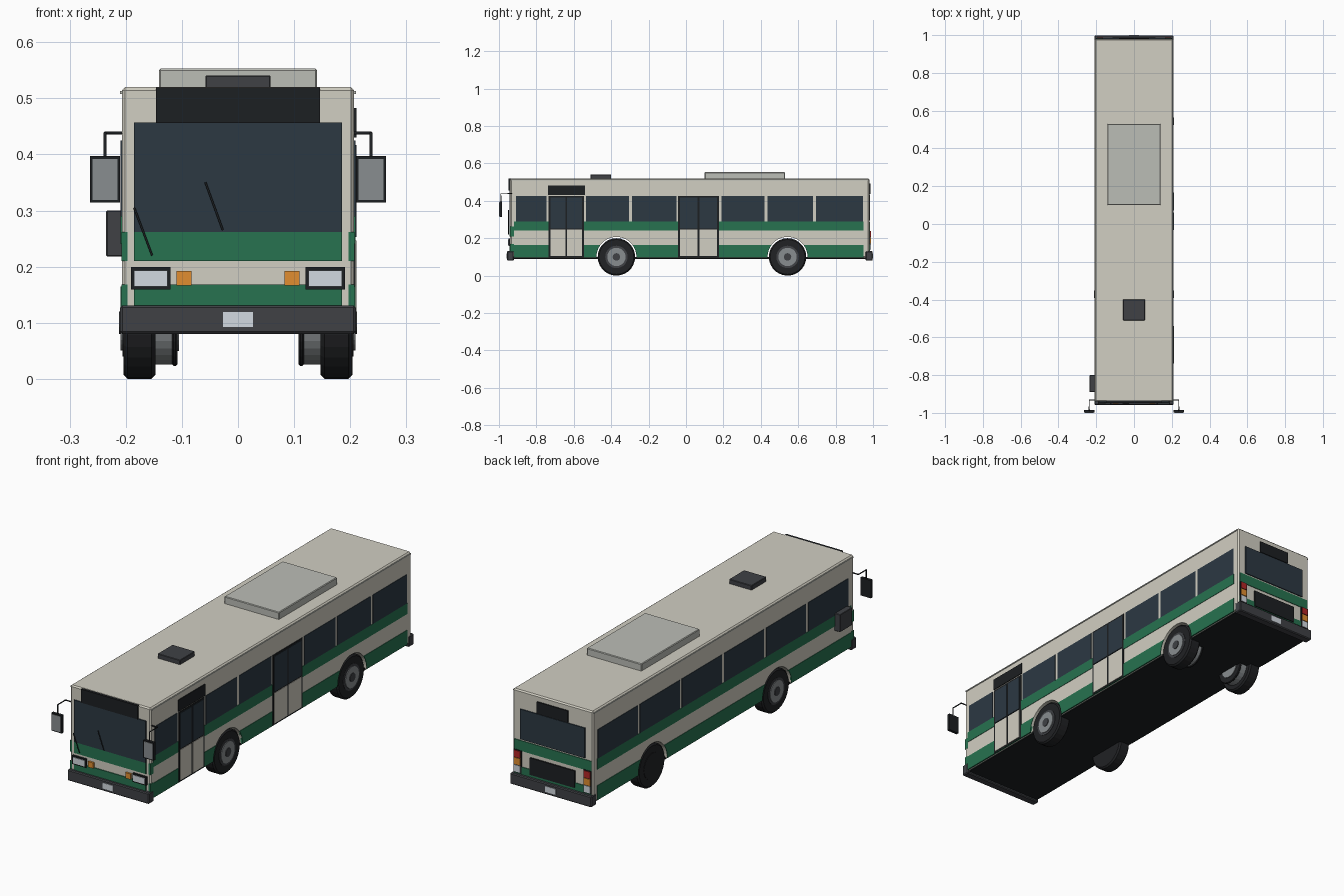
import bpy, math
from mathutils import Vector

if "Cube" in bpy.data.objects:
    bpy.data.objects.remove(bpy.data.objects["Cube"])

def mat(name, r, g, b):
    m = bpy.data.materials.new(name)
    m.diffuse_color = (r, g, b, 1)
    m.use_nodes = True
    m.node_tree.nodes["Principled BSDF"].inputs["Base Color"].default_value = m.diffuse_color
    return m

CREAM = mat("cream", .64, .62, .54)
GREEN = mat("green", .02, .17, .08)
GLASS = mat("glass", .025, .04, .055)
BLACK = mat("black", .012, .014, .016)
DARK = mat("dark_grey", .05, .053, .06)
TIRE = mat("rubber", .015, .016, .018)
GREY = mat("rim_grey", .25, .27, .28)
ROOF = mat("roof_grey", .5, .51, .47)
LENS = mat("lens", .65, .7, .75)
ORANGE = mat("orange", .75, .27, .03)
RED = mat("red", .45, .02, .02)

def box(name, x, y, z, m, bevel=0):
    """Box from (min, max) pairs on each axis."""
    lo, hi = zip(*(sorted(p) for p in (x, y, z)))
    bpy.ops.mesh.primitive_cube_add(size=1, location=[(a + b) / 2 for a, b in zip(lo, hi)])
    o = bpy.context.object
    o.name = name
    o.scale = [b - a for a, b in zip(lo, hi)]
    bpy.ops.object.transform_apply(location=False, rotation=False, scale=True)
    o.data.materials.append(m)
    if bevel:
        apply_mod(o, 'BEVEL', width=bevel, segments=1)
    return o

def apply_mod(o, kind, **props):
    md = o.modifiers.new(kind, kind)
    for k, v in props.items():
        setattr(md, k, v)
    bpy.context.view_layer.objects.active = o
    bpy.ops.object.modifier_apply(modifier=md.name)

def disc(name, x0, x1, r, y, z, m, bevel=0, sides=28):
    """Cylinder lying along x."""
    bpy.ops.mesh.primitive_cylinder_add(vertices=sides, radius=r, depth=abs(x1 - x0),
                                        location=((x0 + x1) / 2, y, z), rotation=(0, math.pi / 2, 0))
    o = bpy.context.object
    o.name = name
    o.data.materials.append(m)
    if bevel:
        apply_mod(o, 'BEVEL', width=bevel, segments=1, limit_method='ANGLE')
    return o

def rod(name, pts, r, m):
    c = bpy.data.curves.new(name, 'CURVE')
    c.dimensions = '3D'
    c.bevel_depth, c.bevel_resolution, c.use_fill_caps = r, 1, True
    s = c.splines.new('POLY')
    s.points.add(len(pts) - 1)
    for p, q in zip(s.points, pts):
        p.co = (*q, 1)
    o = bpy.data.objects.new(name, c)
    c.materials.append(m)
    bpy.context.collection.objects.link(o)

AXLES = (-.372, .543)

# Body shell and lower stripes with wheel arches cut through
cut_parts = [box("body", (-.207, .207), (-.94, .98), (.095, .52), CREAM, .006)]
for s in (-1, 1):
    cut_parts.append(box("lower_side_stripe", (s * .2, s * .209), (-.92, .95), (.097, .165), GREEN))
    box("upper_side_stripe", (s * .2, s * .209), (-.92, .95), (.24, .29), GREEN)
for y in AXLES:
    cutter = disc("arch_cutter", -.5, .5, .107, y, .1, DARK, sides=40)
    cutter.hide_render = True
    for o in cut_parts:
        apply_mod(o, 'BOOLEAN', operation='DIFFERENCE', object=cutter, solver='EXACT')
    bpy.data.objects.remove(cutter)
box("floor", (-.2, .2), (-.93, .97), (.09, .1), BLACK)

# Side windows
right = [(-.91, -.745), (-.535, -.305), (-.29, -.052), (.19, .42), (.435, .68), (.695, .947)]
left = [(.947 - .31 * k, .653 - .31 * k) for k in range(6)]
for s, spans in ((1, right), (-1, left)):
    for span in spans:
        box("side_window", (s * .2, s * .209), span, (.29, .425), GLASS)
    box("roof_gutter", (s * .2, s * .21), (-.935, .975), (.508, .513), ROOF)

# Double doors on the right side
for y0, y1 in ((-.735, -.545), (-.043, .176)):
    box("door_frame", (.195, .2095), (y0, y1), (.098, .425), BLACK)
    mid = (y0 + y1) / 2
    for a, b in ((y0 + .01, mid - .005), (mid + .005, y1 - .01)):
        box("door_panel", (.2, .2115), (a, b), (.105, .247), CREAM)
        box("door_glass", (.2, .2115), (a, b), (.253, .417), GLASS)
box("side_sign", (.2, .211), (-.738, -.54), (.43, .483), BLACK)

# Wheels: the left rear one shows its hub on the inner side
for y in AXLES:
    for s in (-1, 1):
        disc("tire", s * .147, s * .204, .1, y, .1, TIRE, .007)
        if y > 0:
            disc("inner_rim", s * .117, s * .15, .074, y, .1, GREY)
            disc("inner_rim_lip", s * .108, s * .118, .077, y, .1, TIRE, .003)
        if y > 0 and s < 0:
            disc("wheel_hub", -.12, -.105, .05, y, .1, GREY)
            disc("tire_sidewall", -.2, -.206, .06, y, .1, TIRE)
        else:
            disc("rim_ring", s * .2, s * .206, .06, y, .1, DARK)
            disc("wheel_hub", s * .2, s * .209, .049, y, .1, GREY)
            disc("hub_cap", s * .2, s * .212, .02, y, .1, DARK, sides=16)

# Roof units
box("roof_air_unit", (-.141, .141), (.10, .53), (.515, .553), ROOF, .003)
box("roof_hatch", (-.058, .058), (-.51, -.40), (.515, .541), DARK, .002)

# Front face
box("windshield", (-.185, .185), (-.945, -.93), (.262, .457), GLASS)
box("front_sign", (-.146, .146), (-.948, -.93), (.456, .519), BLACK)
box("front_upper_stripe", (-.185, .185), (-.944, -.93), (.21, .262), GREEN)
box("front_lower_stripe", (-.185, .185), (-.944, -.93), (.125, .168), GREEN)
for s in (-1, 1):
    for z in ((.21, .262), (.125, .168)):
        box("front_corner_stripe", (s * .197, s * .208), (-.941, -.92), z, GREEN)
    box("headlight_frame", (s * .12, s * .191), (-.949, -.93), (.159, .199), BLACK)
    box("headlight_lens", (s * .126, s * .185), (-.952, -.93), (.165, .193), LENS)
    box("front_indicator", (s * .083, s * .11), (-.949, -.93), (.166, .192), ORANGE)
rod("wiper", [(-.185, -.949, .305), (-.153, -.949, .22)], .002, BLACK)
rod("wiper", [(-.058, -.949, .35), (-.027, -.949, .265)], .002, BLACK)

# Bumpers and plates on both ends
for f, y0, y1, name in ((-1, -.957, -.92, "front"), (1, .998, .96, "rear")):
    box(name + "_bumper", (-.21, .21), (y0, y1), (.08, .131), DARK, .004)
    box(name + "_plate", (-.027, .027), (y0 + f * .002, y1), (.092, .119), LENS)

# Rear face
box("rear_sign", (-.08, .08), (.97, .986), (.437, .492), BLACK)
box("rear_window", (-.167, .167), (.97, .985), (.295, .435), GLASS)
box("rear_upper_stripe", (-.2, .2), (.97, .983), (.24, .288), GREEN)
box("rear_lower_stripe", (-.2, .2), (.97, .983), (.125, .166), GREEN)
box("engine_grille", (-.115, .115), (.97, .987), (.143, .222), BLACK)
for s in (-1, 1):
    box("tail_light_frame", (s * .16, s * .2), (.97, .985), (.135, .242), BLACK)
    for i, m in enumerate((LENS, ORANGE, RED)):
        z = .139 + i * .034
        box("tail_light", (s * .164, s * .196), (.97, .988), (z, z + .031), m)

# Mirrors on angled arms, and the driver-side box
for s in (-1, 1):
    rod("mirror_arm", [(s * .2, -.932, .438), (s * .237, -.932, .438),
                       (s * .237, -.99, .438), (s * .237, -.99, .39)], .003, BLACK)
    box("mirror_housing", (s * .21, s * .264), (-.998, -.984), (.314, .397), BLACK)
    box("mirror_glass", (s * .215, s * .259), (-1, -.99), (.319, .392), GREY)
box("driver_side_box", (-.235, -.2), (-.89, -.80), (.218, .30), DARK, .002)
